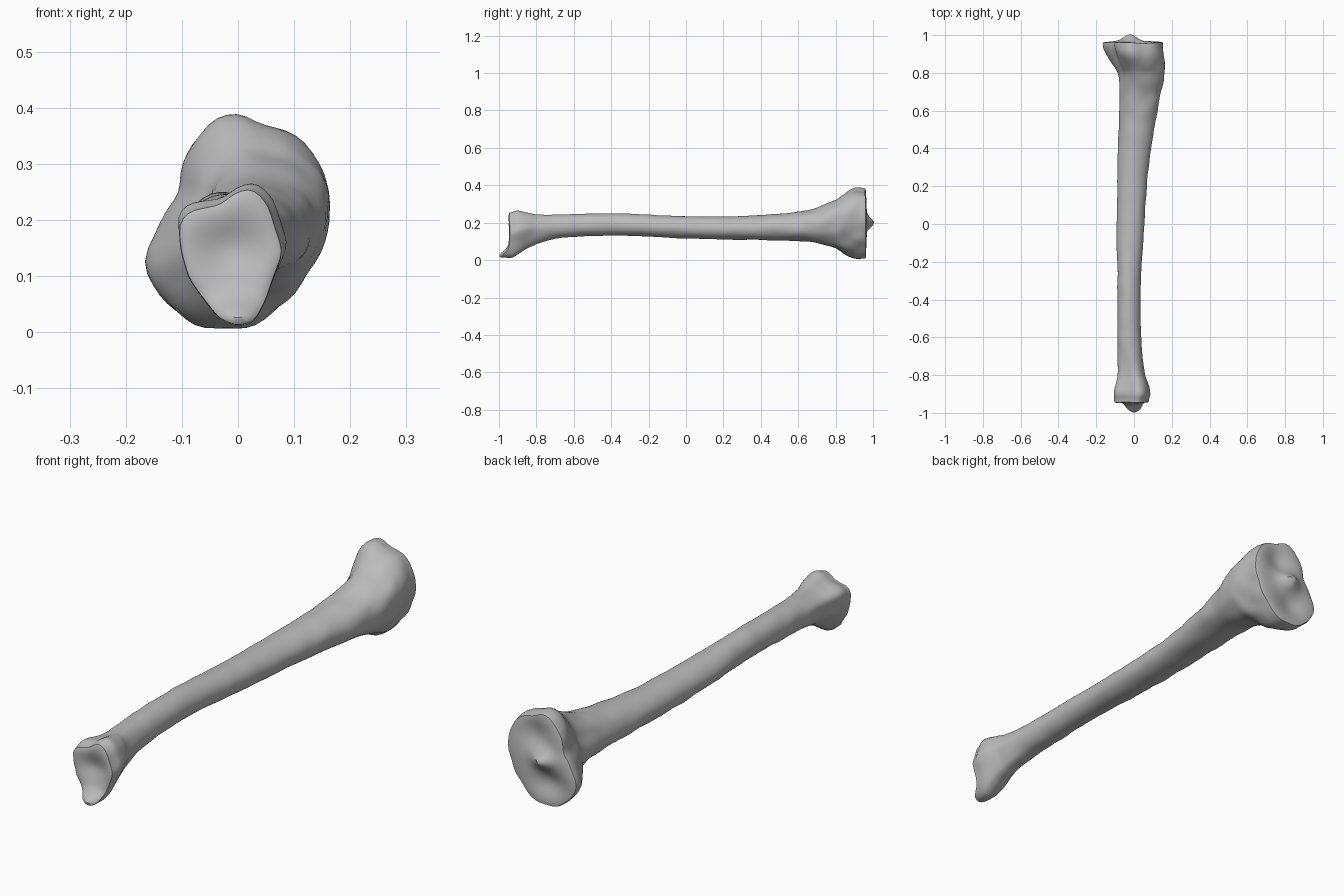
import bpy, bmesh
from math import sin, cos, pi, exp
from mathutils import Vector, noise

cube = bpy.data.objects.get("Cube")
if cube:
    bpy.data.objects.remove(cube)

SIDES = 56

# Outlines (x, z) of the wide and narrow ends
WIDE = [(0, .387), (.08, .365), (.145, .325), (.16, .27), (.165, .2), (.13, .11),
        (.075, .035), (.02, .008), (-.05, 0), (-.13, .045), (-.167, .12),
        (-.145, .19), (-.1, .25), (-.1, .29), (-.08, .34), (-.04, .375)]
NARROW = [(.03, .267), (.06, .237), (.077, .19), (.088, .15), (.075, .11), (.055, .06),
          (.035, .02), (0, .008), (-.03, .02), (-.06, .06), (-.09, .1),
          (-.102, .15), (-.11, .2), (-.09, .225), (-.03, .235), (0, .258)]
SHAFT = [(cos(a) * (1 + .08 * sin(a)), sin(a) - .06 * cos(2 * a))
         for a in [2 * pi * i / 40 for i in range(40)]]

# Sections along the bone: y, left, right, bottom, top, wide weight, narrow weight
SECTIONS = [
    (-.935, -.11, .08, .008, .257, 0, 1), (-.9, -.11, .089, .027, .268, 0, 1),
    (-.85, -.1, .08, .06, .258, 0, .9), (-.8, -.089, .062, .085, .246, 0, .6),
    (-.7, -.088, .045, .112, .244, 0, .2), (-.55, -.089, .036, .127, .248, 0, 0),
    (-.3, -.088, .037, .13, .247, 0, 0), (0, -.09, .055, .115, .235, 0, 0),
    (.3, -.088, .077, .108, .236, 0, 0), (.55, -.082, .115, .102, .252, .1, 0),
    (.7, -.08, .145, .09, .28, .3, 0), (.8, -.09, .164, .06, .325, .6, 0),
    (.86, -.13, .162, .022, .368, .85, 0), (.91, -.158, .158, .003, .387, 1, 0),
    (.95, -.167, .153, .003, .383, 1, 0)]


def resample(outline):
    """Fit an outline to a unit box and sample it at even angles."""
    xs, zs = zip(*outline)
    mx, mz = (max(xs) + min(xs)) / 2, (max(zs) + min(zs)) / 2
    hx, hz = (max(xs) - min(xs)) / 2, (max(zs) - min(zs)) / 2
    pts = [Vector(((x - mx) / hx, (z - mz) / hz)) for x, z in outline]
    result = []
    for i in range(SIDES):
        a = 2 * pi * i / SIDES
        ray = Vector((cos(a), sin(a)))
        for p, q in zip(pts, pts[1:] + pts[:1]):
            edge = q - p
            det = ray.cross(edge)
            if abs(det) > 1e-9:
                t, u = p.cross(edge) / det, p.cross(ray) / det
                if t > 0 and -1e-6 <= u <= 1 + 1e-6:
                    result.append(ray * t)
                    break
    return [(result[i - 1] + result[i] * 2 + result[(i + 1) % SIDES]) / 4
            for i in range(SIDES)]


def spline(a, b, c, d, t):
    return b + .5 * t * (c - a + t * (2 * a - 5 * b + 4 * c - d + t * (3 * (b - c) + d - a)))


def section_ring(s):
    y, x0, x1, z0, z1, w, n = s
    pts = []
    for a, b, c in zip(wide, narrow, shaft):
        p = a * w + b * n + c * (1 - w - n)
        pts.append(Vector(((x0 + x1) / 2 + p.x * (x1 - x0) / 2, y,
                           (z0 + z1) / 2 + p.y * (z1 - z0) / 2)))
    # Slight surface roughness along the shaft
    for v in pts:
        v += Vector((v.x, 0, v.z - .18)) * .05 * noise.noise(v * 14)
    return pts


def bump(x, z, cx, cz, rx, rz):
    return exp(-((x - cx) / rx) ** 2 - ((z - cz) / rz) ** 2)


def plateau(x, z, k):
    """Two shallow dishes with a raised knob between them."""
    return (.968 + .038 * bump(x, z, -.02, .2, .045, .035)
            - .022 * bump(x, z, .03, .29, .06, .06)
            - .022 * bump(x, z, -.04, .1, .07, .05) - .008 * k ** 8)


def ankle_face(x, z, k):
    """Hollow joint face with a projecting point at the bottom."""
    return (-.952 + .022 * bump(x, z, -.01, .15, .06, .05)
            - .05 * bump(x, z, 0, .022, .06, .032) + .008 * k ** 8)


def cap(bm, ring, face_y, flip):
    """Close an open end with concentric rings shaped by face_y."""
    mid = sum((v.co for v in ring), Vector()) / SIDES
    prev = ring
    for k in (.985, .95, .88, .78, .66, .54, .42, .3, .18, .08):
        new = []
        for v in ring:
            x, z = mid.x + (v.co.x - mid.x) * k, mid.z + (v.co.z - mid.z) * k
            new.append(bm.verts.new((x, face_y(x, z, k), z)))
        bridge(bm, prev, new, flip)
        prev = new
    bm.faces.new(prev)


def bridge(bm, a, b, flip=False):
    for i in range(SIDES):
        j = (i + 1) % SIDES
        quad = (a[i], a[j], b[j], b[i])
        bm.faces.new(quad[::-1] if flip else quad)


wide, narrow, shaft = resample(WIDE), resample(NARROW), resample(SHAFT)

# Loft the shaft through all sections
bm = bmesh.new()
rings = []
last = len(SECTIONS) - 1
for i in range(last):
    group = [SECTIONS[min(max(i + o, 0), last)] for o in (-1, 0, 1, 2)]
    steps = 8 if group[2][0] - group[1][0] > .12 else 4
    for t in range(steps):
        s = [spline(*vals, t / steps) for vals in zip(*group)]
        s[0] = group[1][0] + (group[2][0] - group[1][0]) * t / steps
        rings.append([bm.verts.new(p) for p in section_ring(s)])
rings.append([bm.verts.new(p) for p in section_ring(SECTIONS[-1])])
for a, b in zip(rings, rings[1:]):
    bridge(bm, a, b)

# Joint faces at both ends
cap(bm, rings[-1], plateau, False)
cap(bm, rings[0], ankle_face, True)
bmesh.ops.recalc_face_normals(bm, faces=bm.faces)

mesh = bpy.data.meshes.new("shin_bone")
bm.to_mesh(mesh)
bm.free()
bone = bpy.data.objects.new("shin_bone", mesh)
bpy.context.collection.objects.link(bone)

# Plain grey material
grey = bpy.data.materials.new("bone_grey")
grey.use_nodes = True
colour = (.5, .5, .5, 1)
grey.diffuse_color = colour
grey.node_tree.nodes["Principled BSDF"].inputs["Base Color"].default_value = colour
mesh.materials.append(grey)

bpy.context.view_layer.objects.active = bone
bone.select_set(True)
bpy.ops.object.shade_smooth_by_angle(angle=.7)
